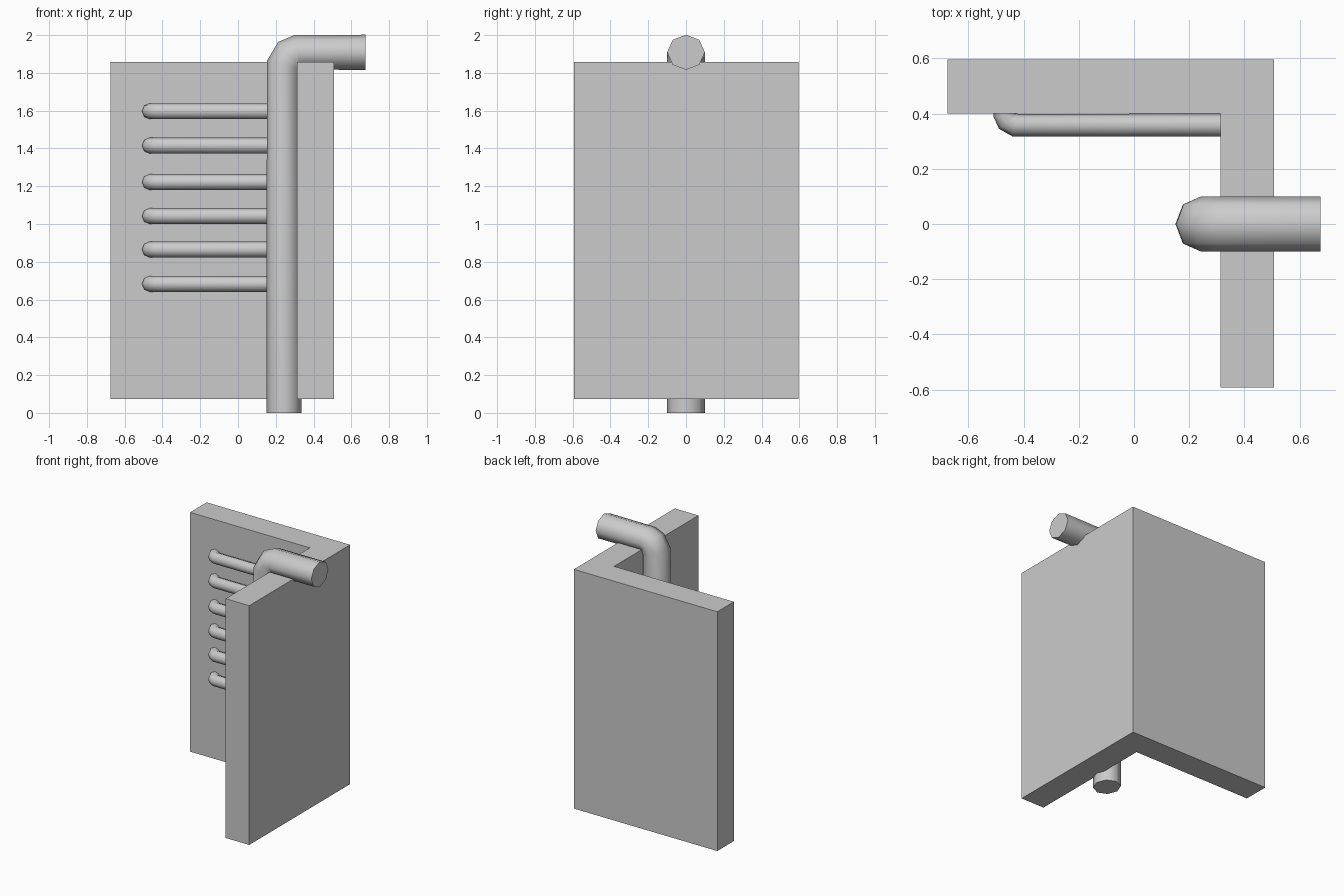
import bpy, bmesh, math
from mathutils import Vector

if "Cube" in bpy.data.objects:
    bpy.data.objects.remove(bpy.data.objects["Cube"])

SIDES = 8


def finish(name, bm, smooth=False):
    bmesh.ops.recalc_face_normals(bm, faces=bm.faces)
    mesh = bpy.data.meshes.new(name)
    bm.to_mesh(mesh)
    bm.free()
    ob = bpy.data.objects.new(name, mesh)
    bpy.context.collection.objects.link(ob)
    if smooth:
        bpy.ops.object.select_all(action='DESELECT')
        bpy.context.view_layer.objects.active = ob
        ob.select_set(True)
        bpy.ops.object.shade_smooth_by_angle(angle=math.radians(50))
    return ob


def bent_pipe(name, path, normal, r_in, r_out):
    """Sweep a capped octagon along a planar path; normal is the plane's normal."""
    pts = [Vector(p) for p in path]
    n = Vector(normal)
    bm = bmesh.new()
    rings = []
    for i, p in enumerate(pts):
        a = (p - pts[max(i - 1, 0)]).normalized()
        b = (pts[min(i + 1, len(pts) - 1)] - p).normalized()
        u = (a + b).normalized().cross(n)
        rings.append([bm.verts.new(p + u * r_in * math.cos(t) + n * r_out * math.sin(t))
                      for t in (k * math.tau / SIDES for k in range(SIDES))])
    for lo, hi in zip(rings, rings[1:]):
        for k in range(SIDES):
            j = (k + 1) % SIDES
            bm.faces.new((lo[k], lo[j], hi[j], hi[k]))
    bm.faces.new(rings[0])
    bm.faces.new(rings[-1])
    return finish(name, bm, smooth=True)


# L-shaped corner wall
bm = bmesh.new()
outline = [(-0.675, 0.595), (-0.675, 0.4), (0.313, 0.4),
           (0.313, -0.593), (0.508, -0.593), (0.508, 0.595)]
base = bm.faces.new([bm.verts.new((x, y, 0.073)) for x, y in outline])
top = bmesh.ops.extrude_face_region(bm, geom=[base], use_keep_orig=True)
bmesh.ops.translate(bm, vec=(0, 0, 1.784),
                    verts=[g for g in top["geom"] if isinstance(g, bmesh.types.BMVert)])
finish("corner_wall", bm)

# Upright pipe that bends over the side wall
bent_pipe("upright_pipe",
          [(0.243, 0, 0), (0.243, 0, 1.84), (0.273, 0, 1.893),
           (0.316, 0, 1.909), (0.675, 0, 1.909)],
          (0, 1, 0), 0.093, 0.1)

# Thin horizontal pipes that bend into the back wall
for i, z in enumerate((0.683, 0.865, 1.042, 1.222, 1.415, 1.597)):
    bent_pipe(f"wall_pipe_{i + 1}",
              [(0.4, 0.358, z), (-0.43, 0.358, z), (-0.458, 0.373, z),
               (-0.467, 0.395, z), (-0.467, 0.46, z)],
              (0, 0, 1), 0.042, 0.042)
